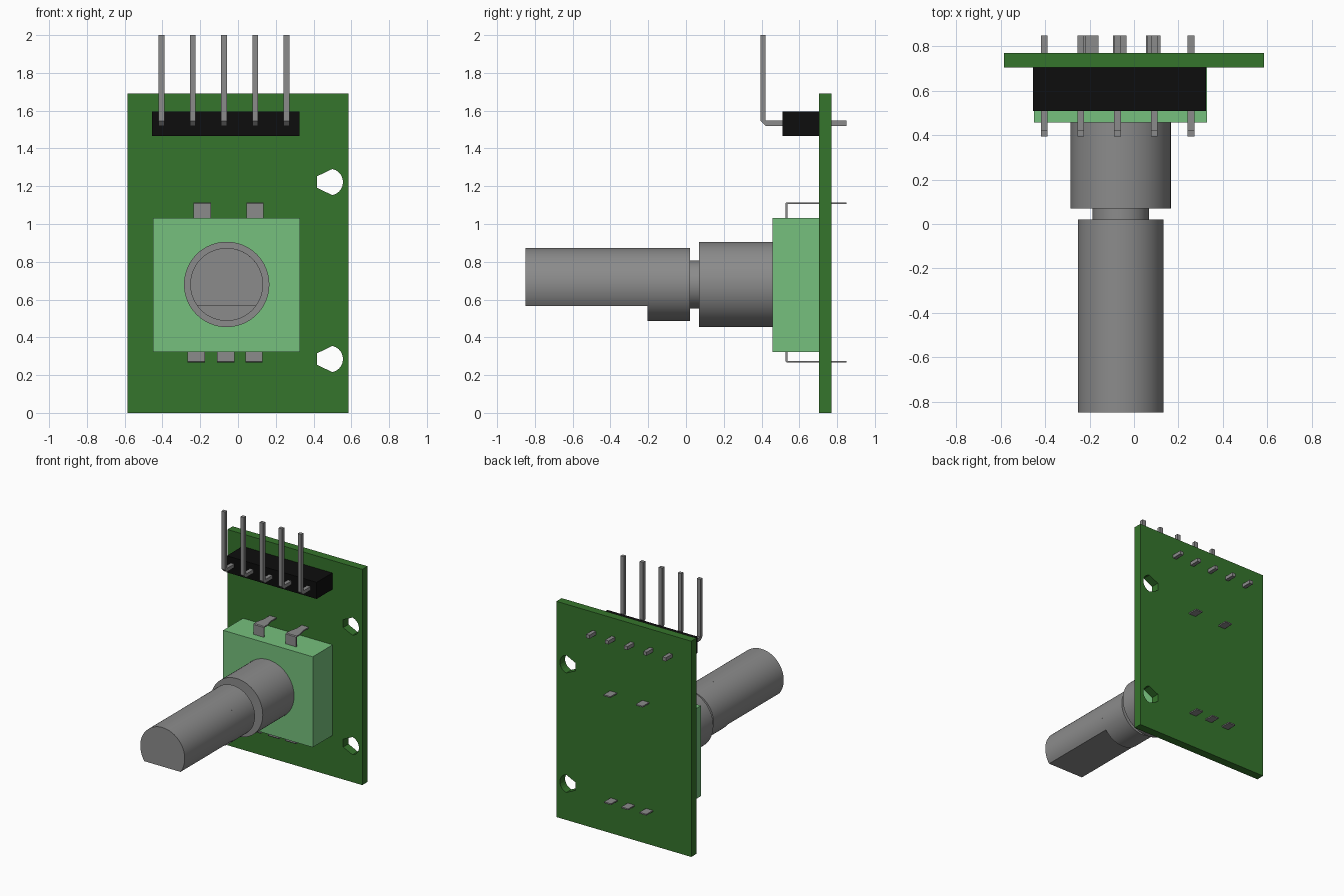
import bpy, bmesh, math
from mathutils import Vector

cube = bpy.data.objects.get("Cube")
if cube:
    bpy.data.objects.remove(cube, do_unlink=True)


def material(name, rgb):
    m = bpy.data.materials.new(name)
    m.use_nodes = True
    m.diffuse_color = (*rgb, 1)
    bsdf = next(n for n in m.node_tree.nodes if n.type == 'BSDF_PRINCIPLED')
    bsdf.inputs["Base Color"].default_value = (*rgb, 1)
    return m


BOARD = material("board green", (0.036, 0.178, 0.025))
CASE = material("light green", (0.18, 0.53, 0.205))
METAL = material("metal grey", (0.26, 0.26, 0.26))
BLACK = material("black plastic", (0.004, 0.004, 0.004))


def finish(name, bm, mat, smooth=False):
    bmesh.ops.recalc_face_normals(bm, faces=bm.faces)
    me = bpy.data.meshes.new(name)
    bm.to_mesh(me)
    bm.free()
    me.materials.append(mat)
    ob = bpy.data.objects.new(name, me)
    bpy.context.collection.objects.link(ob)
    if smooth:
        bpy.ops.object.select_all(action='DESELECT')
        ob.select_set(True)
        bpy.context.view_layer.objects.active = ob
        bpy.ops.object.shade_smooth_by_angle(angle=math.radians(30))
    return ob


def skin(name, rings, mat, smooth=False):
    """Closed solid through a row of equal-sized rings of points."""
    bm = bmesh.new()
    rows = [[bm.verts.new(p) for p in ring] for ring in rings]
    n = len(rows[0])
    for a, b in zip(rows, rows[1:]):
        for i in range(n):
            j = (i + 1) % n
            bm.faces.new((a[i], a[j], b[j], b[i]))
    bm.faces.new(rows[0])
    bm.faces.new(rows[-1])
    return finish(name, bm, mat, smooth)


def prism_y(name, outline, y0, y1, mat, smooth=False):
    """Extrude an (x, z) outline along y."""
    return skin(name, [[(x, y, z) for x, z in outline] for y in (y0, y1)], mat, smooth)


def box(name, x0, x1, y0, y1, z0, z1, mat):
    return prism_y(name, [(x0, z0), (x1, z0), (x1, z1), (x0, z1)], y0, y1, mat)


def arc(cx, cz, r, a0, a1, n):
    """n + 1 points from angle a0 to a1, in degrees."""
    angles = [math.radians(a0 + (a1 - a0) * i / n) for i in range(n + 1)]
    return [(cx + r * math.cos(a), cz + r * math.sin(a)) for a in angles]


# Circuit board with two mounting holes
FRONT, BACK, TAIL = 0.705, 0.77, 0.85
loops = [[(-0.585, 0), (0.585, 0), (0.585, 1.692), (-0.585, 1.692)]]
for hz in (0.285, 1.222):
    loops.append(arc(0.485, hz, 0.071, -78, 78, 10)
                 + arc(0.485, hz, 0.073, 155, 205, 1))
bm = bmesh.new()
for loop in loops:
    vs = [bm.verts.new((x, FRONT, z)) for x, z in loop]
    for a, b in zip(vs, vs[1:] + vs[:1]):
        bm.edges.new((a, b))
bmesh.ops.triangle_fill(bm, use_beauty=True, edges=bm.edges[:], normal=(0, -1, 0))
ext = bmesh.ops.extrude_face_region(bm, geom=bm.faces[:], use_keep_orig=True)
bmesh.ops.translate(bm, vec=Vector((0, BACK - FRONT, 0)),
                    verts=[g for g in ext["geom"] if isinstance(g, bmesh.types.BMVert)])
finish("circuit_board", bm, BOARD)

# Pin header: plastic strip and bent square pins
box("header_block", -0.455, 0.325, 0.51, FRONT, 1.465, 1.595, BLACK)
pin_side = [(TAIL, 1.52), (0.42, 1.52), (0.395, 1.545), (0.395, 2.0),
            (0.422, 2.0), (0.422, 1.548), (TAIL, 1.548)]
for i in range(5):
    x = -0.405 + 0.1655 * i
    skin(f"header_pin_{i + 1}",
         [[(x + s, y, z) for y, z in pin_side] for s in (-0.015, 0.015)], METAL)

# Encoder body
box("encoder_body", -0.45, 0.328, 0.458, FRONT, 0.322, 1.032, CASE)

# Threaded bushing, neck and D-shaped shaft
CX, CZ, R = -0.06, 0.68, 0.193


def cylinder(name, r, y0, y1):
    return prism_y(name, arc(CX, CZ, r, 0, 360, 64)[:-1], y0, y1, METAL, True)


cylinder("bushing", 0.226, 0.07, 0.458)
cylinder("shaft_neck", 0.127, 0.02, 0.07)
cylinder("shaft_collar", R, -0.205, 0.02)
flat = math.degrees(math.asin(0.113 / R))
prism_y("shaft_flatted", arc(CX, CZ, R, -flat, 180 + flat, 48), -0.85, -0.205, METAL, True)


# Solder terminals: bent strips that taper into narrow legs
def terminal(name, x, edge, side, height):
    t = 0.01
    # stations: outer y and height, inner y and height, half width
    path = [(0.527, -0.01, 0.527 + t, -0.01, 0.046),
            (0.527, height - 0.006, 0.527 + t, height - t, 0.046),
            (0.533, height, 0.527 + t, height - t, 0.046),
            (0.57, height, 0.57, height - t, 0.046),
            (0.64, height, 0.64, height - t, 0.03),
            (TAIL, height, TAIL, height - t, 0.03)]
    rings = []
    for yo, ho, yi, hi, w in path:
        zo, zi = edge + side * ho, edge + side * hi
        rings.append([(x - w, yo, zo), (x + w, yo, zo), (x + w, yi, zi), (x - w, yi, zi)])
    skin(name, rings, METAL)


for i, x in enumerate((-0.19, 0.09)):
    terminal(f"upper_terminal_{i + 1}", x, 1.032, 1, 0.083)
for i, x in enumerate((-0.222, -0.064, 0.085)):
    terminal(f"lower_terminal_{i + 1}", x, 0.322, -1, 0.056)
